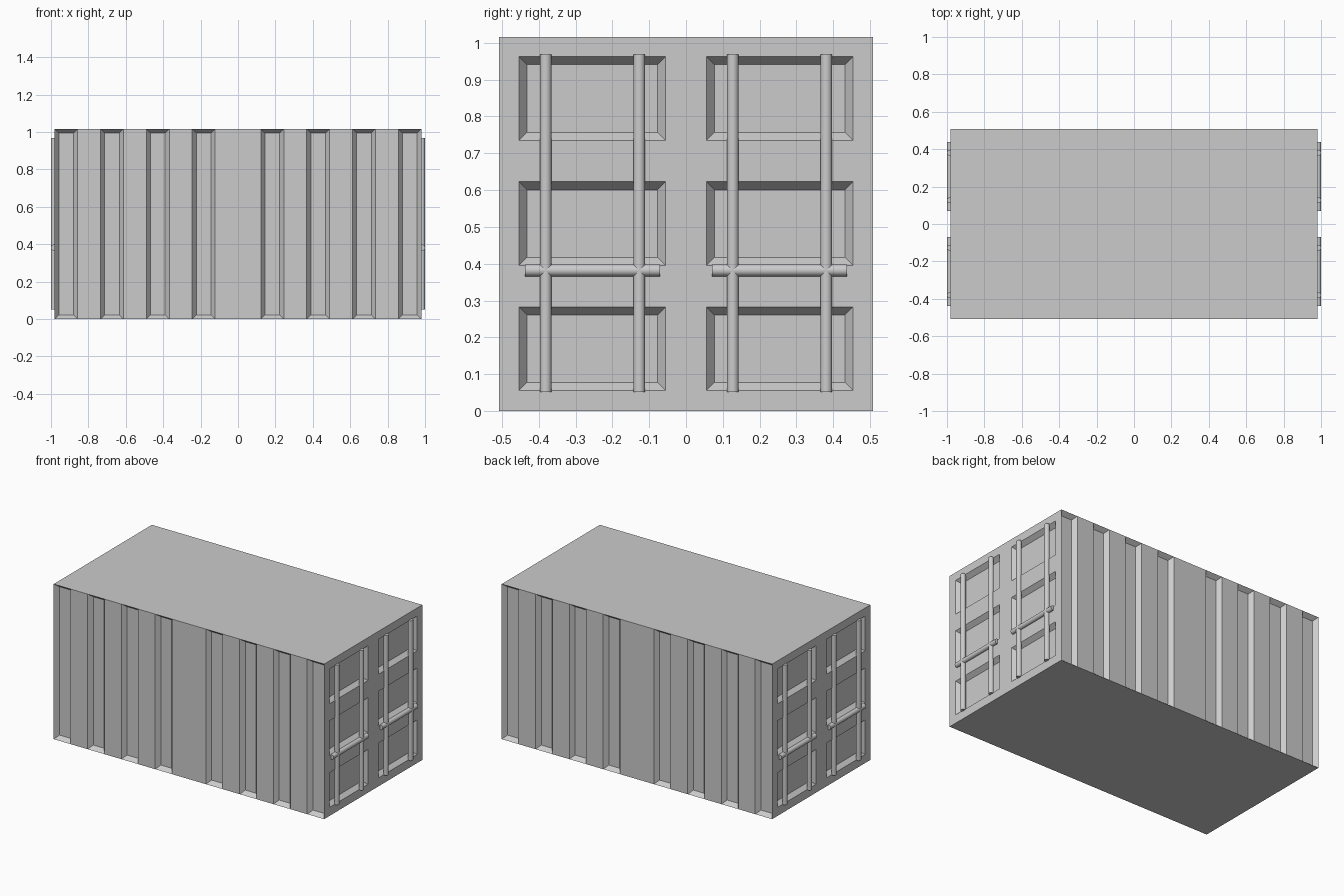
import bpy, bmesh
from mathutils import Matrix

if "Cube" in bpy.data.objects:
    bpy.data.objects.remove(bpy.data.objects["Cube"])

HX, HY, H = 0.98, 0.508, 1.016      # half length, half width, height
INSET, DEPTH = 0.022, 0.028         # pressed panel bevel and depth
ROD = 0.016

grey = bpy.data.materials.new("light_grey_metal")
grey.diffuse_color = (0.6, 0.6, 0.6, 1)
grey.use_nodes = True
grey.node_tree.nodes["Principled BSDF"].inputs["Base Color"].default_value = grey.diffuse_color


def finish(bm, name):
    me = bpy.data.meshes.new(name)
    bm.to_mesh(me)
    bm.free()
    me.materials.append(grey)
    ob = bpy.data.objects.new(name, me)
    bpy.context.collection.objects.link(ob)
    return ob


def press(bm, faces):
    """Push the given faces inward with a sloped rim."""
    bm.normal_update()
    bmesh.ops.inset_individual(bm, faces=faces, thickness=INSET,
                               depth=-DEPTH, use_even_offset=True)


# Shell: roof, floor and both long walls in 16 equal columns
bm = bmesh.new()
xs = [-HX + 2 * HX * i / 16 for i in range(17)]
profile = [(-HY, 0), (-HY, H), (HY, H), (HY, 0)]
rings = [[bm.verts.new((x, y, z)) for y, z in profile] for x in xs]
grooves = []
for i in range(16):
    a, b = rings[i], rings[i + 1]
    for j in range(4):
        k = (j + 1) % 4
        f = bm.faces.new((a[j], b[j], b[k], a[k]))
        if j in (0, 2) and i in (0, 2, 4, 6, 9, 11, 13, 15):
            grooves.append(f)
press(bm, grooves)
finish(bm, "container_shell")

# Door ends: flat wall with two columns of three pressed panels
ys = [-HY, -0.454, -0.055, 0.055, 0.454, HY]
zs = [0, 0.056, 0.283, 0.395, 0.623, 0.735, 0.963, H]
for side, label in ((1, "right"), (-1, "left")):
    bm = bmesh.new()
    grid = [[bm.verts.new((side * HX, side * y, z)) for z in zs] for y in ys]
    panels = []
    for i in range(len(ys) - 1):
        for j in range(len(zs) - 1):
            f = bm.faces.new((grid[i][j], grid[i + 1][j],
                              grid[i + 1][j + 1], grid[i][j + 1]))
            if i in (1, 3) and j in (1, 3, 5):
                panels.append(f)
    press(bm, panels)
    finish(bm, label + "_door_wall")


def rod(name, centre, length, axis):
    bm = bmesh.new()
    turn = Matrix.Rotation(1.5707963, 4, 'X') if axis == 'Y' else Matrix()
    bmesh.ops.create_cone(bm, cap_ends=True, segments=32, radius1=ROD,
                          radius2=ROD, depth=length,
                          matrix=Matrix.Translation(centre) @ turn)
    ob = finish(bm, name)
    bpy.ops.object.select_all(action='DESELECT')
    ob.select_set(True)
    bpy.context.view_layer.objects.active = ob
    bpy.ops.object.shade_smooth_by_angle()


# Locking rods and cross handles on both ends
for side, label in ((1, "right"), (-1, "left")):
    x = side * (1 - ROD)
    for n, y in enumerate((-0.381, -0.127, 0.127, 0.381)):
        rod(f"{label}_locking_rod_{n + 1}", (x, y, 0.51), 0.917, 'Z')
    for n, y in enumerate((-0.254, 0.254)):
        rod(f"{label}_handle_bar_{n + 1}", (x, y, 0.382), 0.367, 'Y')
